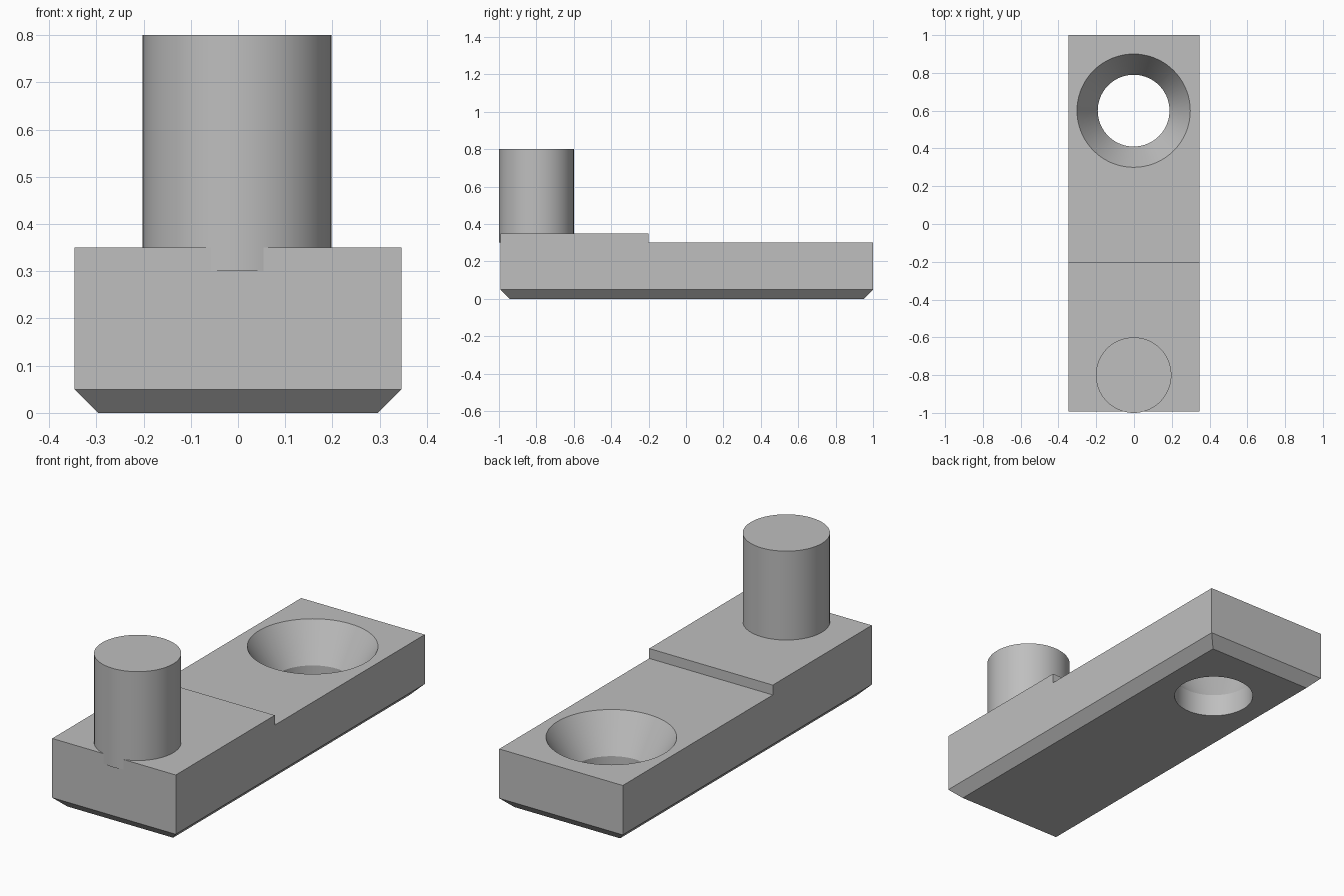
import bpy
import bmesh
import math

default = bpy.data.objects.get("Cube")
if default:
    bpy.data.objects.remove(default, do_unlink=True)

# Single plain metal grey
GREY = (0.52, 0.52, 0.52, 1.0)
metal = bpy.data.materials.new("metal_grey")
metal.use_nodes = True
metal.diffuse_color = GREY
metal.node_tree.nodes["Principled BSDF"].inputs["Base Color"].default_value = GREY


def make_object(name, bm):
    bmesh.ops.recalc_face_normals(bm, faces=bm.faces)
    mesh = bpy.data.meshes.new(name)
    bm.to_mesh(mesh)
    bm.free()
    mesh.materials.append(metal)
    obj = bpy.data.objects.new(name, mesh)
    bpy.context.collection.objects.link(obj)
    return obj


def lathe(name, profile, x, y, sides=72):
    """Solid of revolution from (radius, z) pairs, capped at both ends."""
    bm = bmesh.new()
    rings = []
    for r, z in profile:
        angles = [2 * math.pi * i / sides for i in range(sides)]
        rings.append([bm.verts.new((x + r * math.cos(a), y + r * math.sin(a), z))
                      for a in angles])
    for low, high in zip(rings, rings[1:]):
        for i in range(sides):
            j = (i + 1) % sides
            bm.faces.new((low[i], low[j], high[j], high[i]))
    bm.faces.new(rings[0])
    bm.faces.new(rings[-1])
    return make_object(name, bm)


def smooth(obj):
    bpy.ops.object.select_all(action='DESELECT')
    obj.select_set(True)
    bpy.context.view_layer.objects.active = obj
    bpy.ops.object.shade_smooth_by_angle(angle=math.radians(25))


HALF_WIDTH = 0.346
CENTRE_X = -0.002
FRONT, STEP, BACK = -0.992, -0.2, 1.0
PLATE_TOP, STEP_TOP = 0.3, 0.35
HOLE_Y = 0.6

# Stepped plate: side profile extruded across x, bottom rim chamfered
bm = bmesh.new()
side = [(FRONT, 0), (BACK, 0), (BACK, PLATE_TOP), (STEP, PLATE_TOP),
        (STEP, STEP_TOP), (FRONT, STEP_TOP)]
face = bm.faces.new([bm.verts.new((-HALF_WIDTH, y, z)) for y, z in side])
extruded = bmesh.ops.extrude_face_region(bm, geom=[face])
moved = [v for v in extruded["geom"] if isinstance(v, bmesh.types.BMVert)]
bmesh.ops.translate(bm, verts=moved, vec=(2 * HALF_WIDTH, 0, 0))
bmesh.ops.recalc_face_normals(bm, faces=bm.faces)
rim = [e for e in bm.edges if all(v.co.z < 0.001 for v in e.verts)]
bmesh.ops.bevel(bm, geom=rim, offset=0.05, segments=1, affect='EDGES')
plate = make_object("stepped_plate", bm)

# Countersunk through hole
flare = (0.3 - 0.19) / (PLATE_TOP - 0.115)
cutter = lathe("hole_cutter", [(0.19, -0.1), (0.19, 0.115), (0.3, PLATE_TOP),
                               (0.3 + 0.1 * flare, PLATE_TOP + 0.1)],
               CENTRE_X, HOLE_Y)
cutter.hide_render = True
cut = plate.modifiers.new("countersink", 'BOOLEAN')
cut.operation = 'DIFFERENCE'
cut.solver = 'EXACT'
cut.object = cutter
bpy.context.view_layer.objects.active = plate
plate.select_set(True)
bpy.ops.object.modifier_apply(modifier=cut.name)
bpy.data.objects.remove(cutter, do_unlink=True)
smooth(plate)

# Upright pin, seated in the raised end and just proud of its front face
pin = lathe("pin", [(0.2, PLATE_TOP), (0.2, 0.8)], CENTRE_X, -0.8)
smooth(pin)
